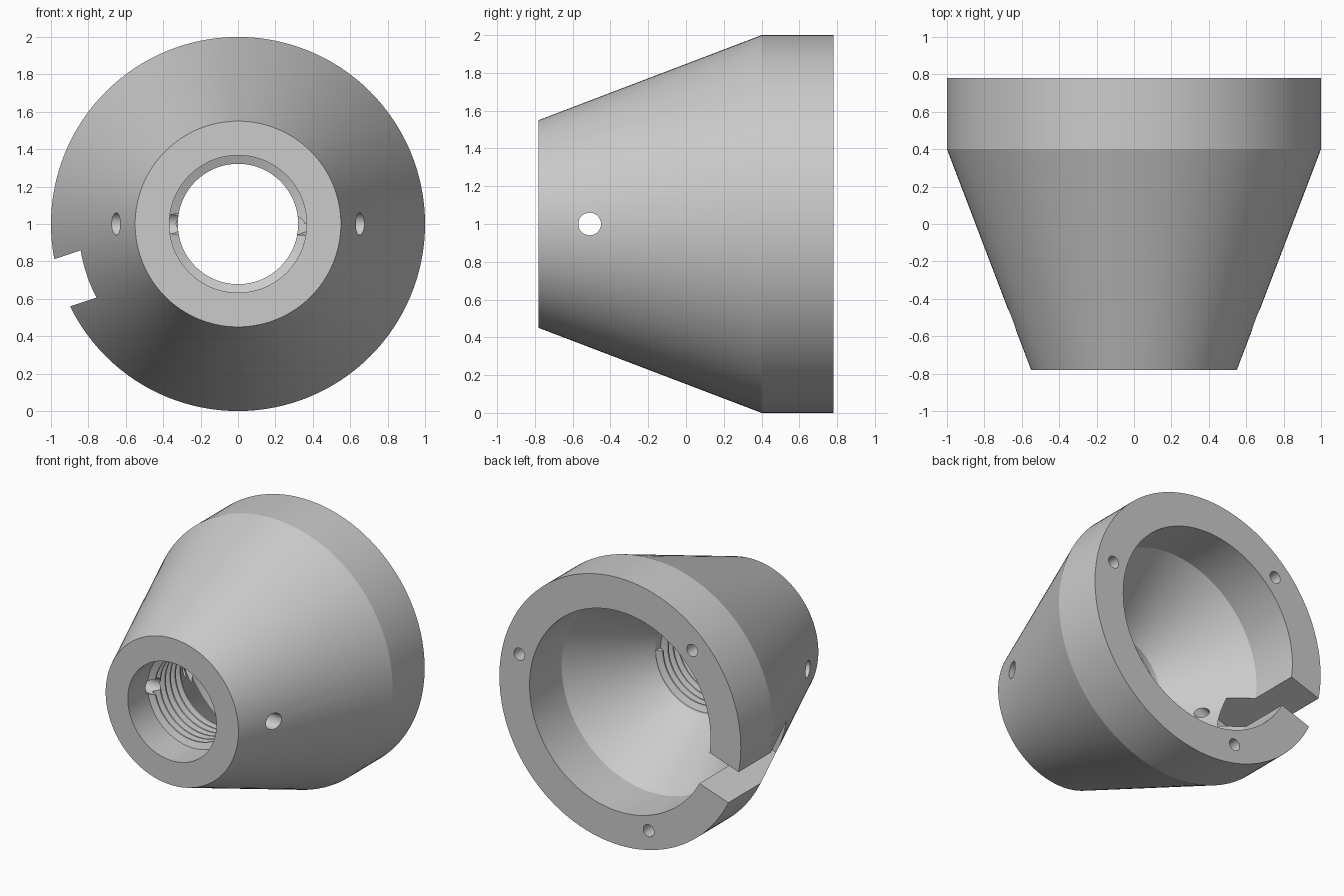
import bpy, bmesh, math
from mathutils import Matrix, Vector

SEGMENTS = 128
AXIS_Z = 1.0            # height of the turning axis, which runs along y
FRONT, BACK = -0.78, 0.78
SLOT_ANGLE = math.radians(198.5)

if "Cube" in bpy.data.objects:
    bpy.data.objects.remove(bpy.data.objects["Cube"])

grey = bpy.data.materials.new("plain grey")
grey.use_nodes = True
grey.diffuse_color = (0.6, 0.6, 0.6, 1)
grey.node_tree.nodes["Principled BSDF"].inputs["Base Color"].default_value = (0.6, 0.6, 0.6, 1)


def polar(radius, angle, y):
    return Vector((radius * math.cos(angle), y, AXIS_Z + radius * math.sin(angle)))


def make_object(name, bm):
    bmesh.ops.recalc_face_normals(bm, faces=bm.faces)
    mesh = bpy.data.meshes.new(name)
    bm.to_mesh(mesh)
    bm.free()
    mesh.materials.append(grey)
    obj = bpy.data.objects.new(name, mesh)
    bpy.context.collection.objects.link(obj)
    return obj


def bridge(bm, a, b):
    """Join two closed sections with quads."""
    n = len(a)
    for i in range(n):
        j = (i + 1) % n
        bm.faces.new((a[i], a[j], b[j], b[i]))


def cylinder_cutter(name, centre, direction, radius, length):
    bm = bmesh.new()
    turn = direction.to_track_quat("Z", "Y").to_matrix().to_4x4()
    bmesh.ops.create_cone(bm, cap_ends=True, segments=32, radius1=radius, radius2=radius,
                          depth=length, matrix=Matrix.Translation(centre) @ turn)
    return make_object(name, bm)


def cut(obj, cutters):
    bpy.context.view_layer.objects.active = obj
    for cutter in cutters:
        cutter.hide_render = True
        mod = obj.modifiers.new(cutter.name, "BOOLEAN")
        mod.operation, mod.solver, mod.object = "DIFFERENCE", "EXACT", cutter
        bpy.ops.object.modifier_apply(modifier=mod.name)


# Hollow cone body: closed radius/y section turned around the axis
section = [(0.55, FRONT), (1.0, 0.40), (1.0, BACK), (0.75, BACK),
           (0.75, 0.40), (0.367, -0.16), (0.367, FRONT)]
bm = bmesh.new()
rings = [[bm.verts.new(polar(r, math.tau * s / SEGMENTS, y)) for r, y in section]
         for s in range(SEGMENTS)]
for s in range(SEGMENTS):
    bridge(bm, rings[s], rings[(s + 1) % SEGMENTS])
body = make_object("cone_body", bm)

# Helical thread ridge in the front bore
PITCH, TURNS, STEPS = 0.06, 6, 64
ridge = [(0.372, -0.027), (0.322, -0.006), (0.322, 0.006), (0.372, 0.027)]
bm = bmesh.new()
coil = []
for s in range(TURNS * STEPS + 1):
    y = -0.55 + PITCH * s / STEPS
    coil.append([bm.verts.new(polar(r, math.tau * s / STEPS, y + dy)) for r, dy in ridge])
for a, b in zip(coil, coil[1:]):
    bridge(bm, a, b)
bm.faces.new(coil[0])
bm.faces.new(coil[-1])
thread = make_object("bore_thread", bm)

# Cross hole through both sides
cross_hole = cylinder_cutter("cross_hole_cutter", Vector((0, -0.51, AXIS_Z)),
                             Vector((1, 0, 0)), 0.06, 2.4)

# Slot in the back rim, open to the outside
bm = bmesh.new()
inner, outer, slot_front, slot_back = 0.62, 1.2, 0.015, 0.9
bmesh.ops.create_cube(bm, size=1)
bmesh.ops.scale(bm, vec=(outer - inner, slot_back - slot_front, 0.266), verts=bm.verts)
bmesh.ops.transform(
    bm, verts=bm.verts,
    matrix=Matrix.Translation(polar((inner + outer) / 2, SLOT_ANGLE, (slot_front + slot_back) / 2))
    @ Matrix.Rotation(-SLOT_ANGLE, 4, "Y"))
slot = make_object("slot_cutter", bm)

# Small hole from the slot floor into the hollow
slot_dir = polar(1, SLOT_ANGLE, 0) - Vector((0, 0, AXIS_Z))
slot_hole = cylinder_cutter("slot_hole_cutter", polar(0.6, SLOT_ANGLE, 0.10), slot_dir, 0.045, 0.3)

# Three screw holes in the back rim
screw_holes = [cylinder_cutter("screw_hole_cutter", polar(0.86, math.radians(14 + 120 * i), BACK),
                               Vector((0, 1, 0)), 0.045, 0.6) for i in range(3)]

cutters = [cross_hole, slot, slot_hole] + screw_holes
cut(body, cutters)
cut(thread, [cross_hole])
for cutter in cutters:
    bpy.data.objects.remove(cutter)

# Smooth round walls, sharp rims
for obj in (body, thread):
    bpy.ops.object.select_all(action="DESELECT")
    obj.select_set(True)
    bpy.context.view_layer.objects.active = obj
    bpy.ops.object.shade_smooth_by_angle(angle=math.radians(20))
